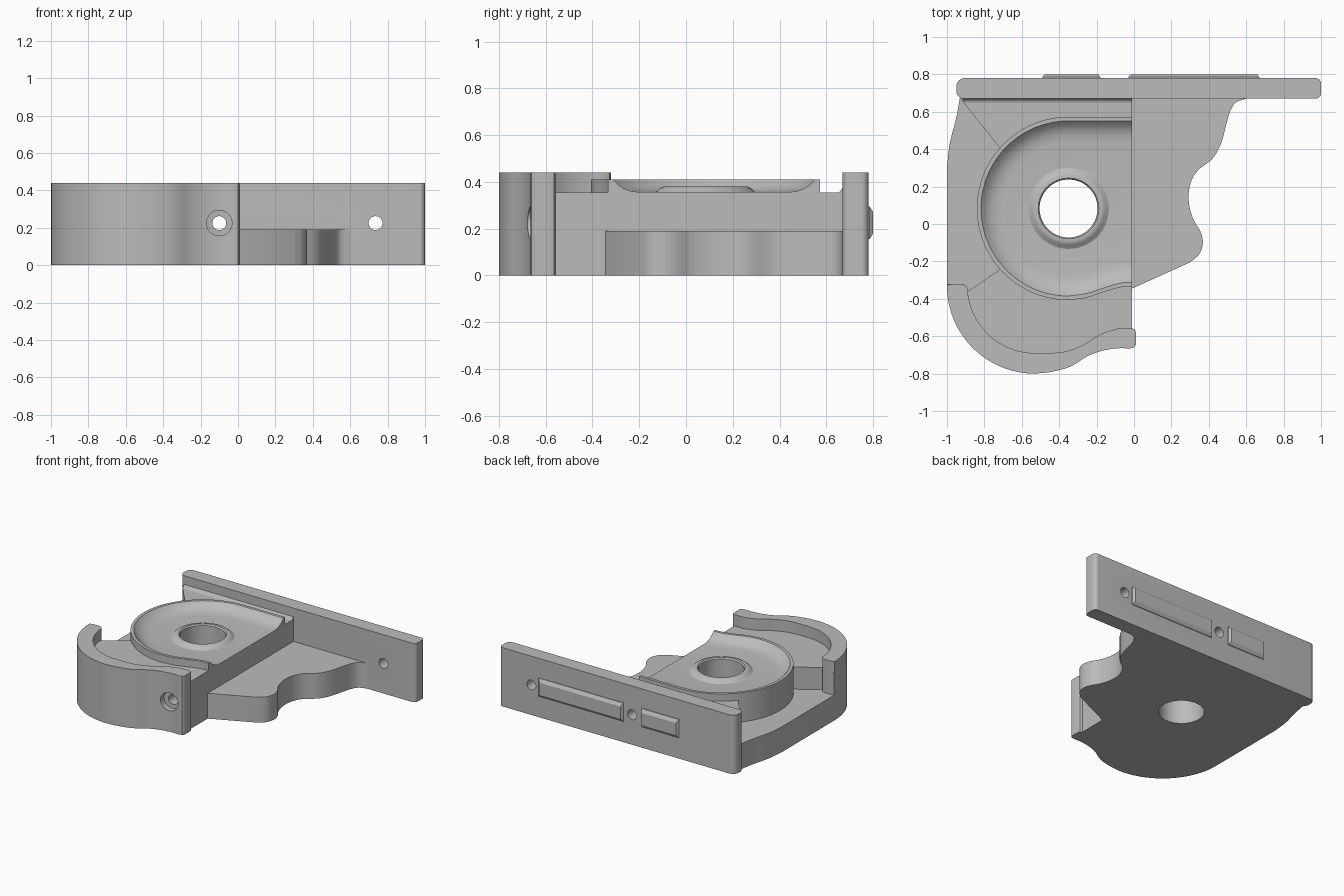
import bpy, bmesh, math
from mathutils import Vector

if "Cube" in bpy.data.objects:
    bpy.data.objects.remove(bpy.data.objects["Cube"], do_unlink=True)

grey = bpy.data.materials.new("plain grey")
grey.use_nodes = True
grey.diffuse_color = (0.5, 0.5, 0.5, 1)
grey.node_tree.nodes["Principled BSDF"].inputs["Base Color"].default_value = (0.5, 0.5, 0.5, 1)

FLOOR, LOW, TOP, RIM = 0.355, 0.19, 0.44, 0.41   # main heights
CUT_X = -0.01                                    # straight right side of the raised body
HUB = (-0.35, 0.083)


def arc(c, r, a0, a1, n=24):
    angles = [math.radians(a0 + (a1 - a0) * i / n) for i in range(n + 1)]
    return [(c[0] + r * math.cos(a), c[1] + r * math.sin(a)) for a in angles]


def spline(pts, n=6):
    """Smooth curve through the points."""
    v = [Vector(p) for p in pts]
    v = [2 * v[0] - v[1]] + v + [2 * v[-1] - v[-2]]
    out = []
    for a, b, c, d in zip(v, v[1:], v[2:], v[3:]):
        for i in range(n):
            t = i / n
            out.append(tuple(0.5 * (2 * b + (c - a) * t + (2 * a - 5 * b + 4 * c - d) * t * t
                                    + (3 * b - a - 3 * c + d) * t ** 3)))
    return out + [tuple(pts[-1])]


def finish(name, bm):
    bmesh.ops.remove_doubles(bm, verts=bm.verts, dist=1e-5)
    bmesh.ops.recalc_face_normals(bm, faces=bm.faces)
    mesh = bpy.data.meshes.new(name)
    bm.to_mesh(mesh)
    bm.free()
    mesh.materials.append(grey)
    ob = bpy.data.objects.new(name, mesh)
    bpy.context.collection.objects.link(ob)
    return ob


def loft(name, layers, capped=True):
    """Skin a stack of (outline, z) layers."""
    bm = bmesh.new()
    rings = [[bm.verts.new((x, y, z)) for x, y in pts] for pts, z in layers]
    n = len(rings[0])
    for a, b in zip(rings, rings[1:]):
        for i in range(n):
            j = (i + 1) % n
            bm.faces.new((a[i], a[j], b[j], b[i]))
    if capped:
        bm.faces.new(rings[0])
        bm.faces.new(rings[-1])
    return finish(name, bm)


def prism(name, pts, z0, z1):
    return loft(name, [(pts, z0), (pts, z1)])


def cylinder_y(name, x, z, r, y0, y1):
    ob = prism(name, arc((0, 0), r, 0, 352.5, 47), y0, y1)
    for v in ob.data.vertices:
        a, b, y = v.co
        v.co = (x + a, y, z + b)
    ob.data.flip_normals()
    bm = bmesh.new()
    bm.from_mesh(ob.data)
    bmesh.ops.recalc_face_normals(bm, faces=bm.faces)
    bm.to_mesh(ob.data)
    bm.free()
    return ob


def cut(ob, *cutters):
    for c in cutters:
        m = ob.modifiers.new("cut", 'BOOLEAN')
        m.operation, m.solver, m.object = 'DIFFERENCE', 'EXACT', c
        bpy.ops.object.select_all(action='DESELECT')
        bpy.context.view_layer.objects.active = ob
        ob.select_set(True)
        bpy.ops.object.modifier_apply(modifier=m.name)


def bowl_outline(r, end_x):
    """Half round open to the right, with a wavy front edge."""
    d = 0.49 - r
    wave = spline([(HUB[0], HUB[1] - r), (-0.25, -0.393 + d), (-0.15, -0.36 + d),
                   (-0.07, -0.338 + d), (CUT_X, -0.333 + d)])
    return [(end_x, HUB[1] + r)] + arc(HUB, r, 90, 270, 48) + wave[1:] + [(end_x + 1e-4, -0.333 + d)]


# Cutters: screw holes, counterbore, hub bore
drill = cylinder_y("drill_cutter", -0.1, 0.225, 0.037, -1.5, 1.5)
bore = cylinder_y("counterbore_cutter", -0.1, 0.225, 0.068, -1.5, -0.6)
side_drill = cylinder_y("side_drill_cutter", 0.735, 0.225, 0.037, -1.5, 1.5)
hub_bore = prism("hub_cutter", arc(HUB, 0.155, 0, 354.375, 63), -1, 1)

# Back plate with rounded ends
ends = [(-0.95, 0.67, 0.04), (1.0, 0.67, 0.03), (1.0, 0.78, 0.03), (-0.95, 0.78, 0.045)]
outline = []
for i, (x, y, r) in enumerate(ends):
    c = (x + (r if x < 0 else -r), y + (r if y < 0.7 else -r))
    outline += arc(c, r, 180 + 90 * i, 270 + 90 * i, 8)
back_plate = prism("back_plate", outline, 0, TOP)
cut(back_plate, drill, side_drill)

# Raised pads with sloped edges on the back plate
pads = []
for name, x0, x1 in (("short_pad", -0.49, -0.18), ("long_pad", -0.03, 0.67)):
    pad = loft(name, [([(x0 + s, 0.155 + 2 * s), (x1 - s, 0.155 + 2 * s),
                        (x1 - s, 0.295 - 2 * s), (x0 + s, 0.295 - 2 * s)], y)
                      for s, y in ((0, 0.775), (0, 0.785), (0.012, 0.8))])
    for v in pad.data.vertices:
        v.co = (v.co.x, v.co.z, v.co.y)
    pad.data.flip_normals()
    pads.append(pad)

# Main body with the low pocket on the side
ARC_C = (-0.53, -0.33)
front_edge = spline([(-0.53, -0.75), (-0.42, -0.74), (-0.3, -0.69), (-0.2, -0.645),
                     (-0.1, -0.62), (CUT_X, -0.61)])
side_edge = spline([(CUT_X - 0.92, 0.68), (-0.95, 0.57), (-0.985, 0.43), (-1.0, 0.3)])
body = prism("body", [(CUT_X, 0.68)] + side_edge + [(-1.0, -0.33), (-0.95, -0.34)]
             + arc(ARC_C, 0.42, 182, 270)[:-1] + front_edge, 0, FLOOR)
pocket = prism("pocket_cutter", [(-0.93, 0.672), (-0.72, 0.41), (-0.5, 0.3), (-0.5, -0.1),
                                 (-0.72, -0.245), (-0.91, -0.375), (-0.91, -0.322),
                                 (-1.2, -0.322), (-1.2, 0.672)], LOW, 1)
cut(body, pocket, hub_bore, drill)

# Curved front wall
outer = spline([(-0.53, -0.8), (-0.44, -0.79), (-0.34, -0.762), (-0.25, -0.708), (-0.17, -0.678),
                (-0.09, -0.665), (-0.02, -0.665)])
tip = [(0.0, -0.66), (0.01, -0.645), (0.01, -0.58), (0.005, -0.565), (-0.01, -0.558)]
inner = spline([(-0.08, -0.557), (-0.17, -0.585), (-0.27, -0.645), (-0.36, -0.68),
                (-0.45, -0.69), (-0.53, -0.69)])
wall_end = [(-0.89, -0.345), (-0.9, -0.328), (-0.92, -0.32), (-0.97, -0.32), (-0.995, -0.325)]
front_wall = prism("front_wall", arc(ARC_C, 0.47, 180, 270)[:-1] + outer + tip + inner
                   + arc(ARC_C, 0.36, 270, 184)[1:] + wall_end, 0, TOP)
cut(front_wall, drill, bore)

# Round pedestal with a shallow dish
pedestal = prism("pedestal", bowl_outline(0.49, CUT_X)[:-1], LOW - 0.02, RIM)
dish = loft("dish_cutter", [(bowl_outline(r, 0.1), z) for r, z in
                            ((0.468, 0.45), (0.468, RIM), (0.445, 0.386), (0.42, 0.37),
                             (0.39, 0.36), (0.355, 0.356))])
cut(pedestal, dish, hub_bore, drill)

# Raised lip around the hub hole
hub_lip = loft("hub_lip", [(arc(HUB, r, 0, 354.375, 63), z) for r, z in
                           ((0.155, 0.34), (0.155, 0.37), (0.162, 0.38), (0.178, 0.38),
                            (0.193, 0.374), (0.205, 0.362), (0.218, 0.355), (0.218, 0.34),
                            (0.155, 0.34))], capped=False)

# Low flange with a wavy edge
wavy = spline([(0.3, -0.205), (0.35, -0.16), (0.368, -0.1), (0.355, -0.04), (0.315, 0.03),
               (0.293, 0.12), (0.3, 0.21), (0.34, 0.285), (0.42, 0.35), (0.465, 0.43),
               (0.493, 0.53), (0.515, 0.605), (0.545, 0.65), (0.6, 0.67)])
flange = prism("flange", [(-0.05, -0.36), (CUT_X, -0.345)] + wavy + [(0.6, 0.68), (-0.05, 0.68)], 0, LOW)

# Small fillet where the body floor meets the back plate
fillet = loft("plate_fillet", [([(0.675, FLOOR - 0.01), (0.65, FLOOR - 0.01), (0.65, FLOOR),
                                 (0.659, FLOOR + 0.004), (0.668, FLOOR + 0.018), (0.675, FLOOR + 0.025)], x)
                               for x in (-0.915, CUT_X)])
for v in fillet.data.vertices:
    v.co = (v.co.z, v.co.x, v.co.y)

# Remove the cutters and shade
for c in (drill, bore, side_drill, hub_bore, pocket, dish):
    bpy.data.objects.remove(c, do_unlink=True)
bpy.ops.object.select_all(action='DESELECT')
for ob in [back_plate, body, front_wall, pedestal, hub_lip, flange, fillet] + pads:
    ob.select_set(True)
    bpy.context.view_layer.objects.active = ob
bpy.ops.object.shade_smooth_by_angle(angle=math.radians(30))
